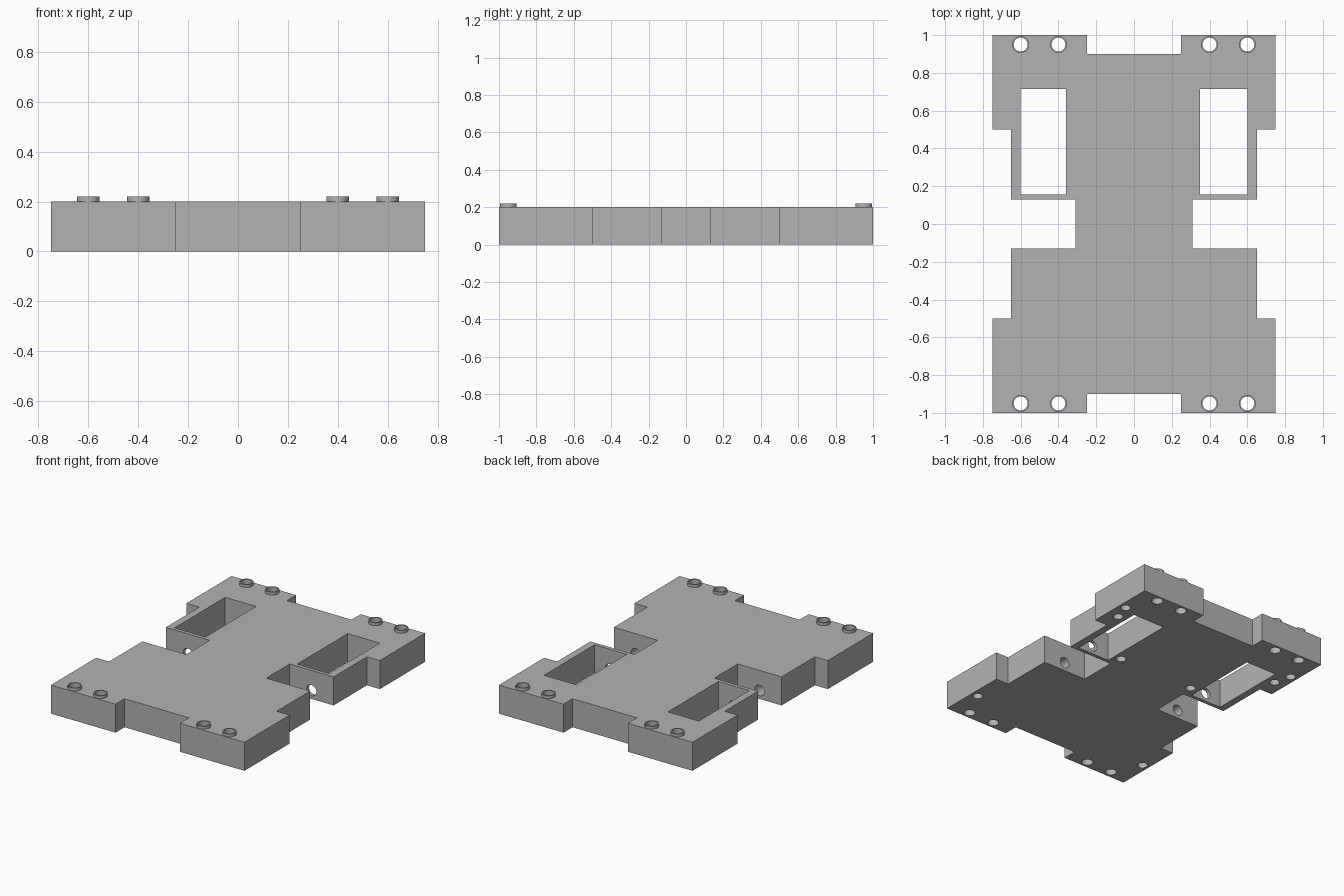
import bpy, bmesh, math
from mathutils import Matrix, Vector

cube = bpy.data.objects.get("Cube")
if cube:
    bpy.data.objects.remove(cube, do_unlink=True)

THICK = 0.2
HOLE_R = 0.037
SEGMENTS = 32

grey = bpy.data.materials.new("plain grey")
grey.use_nodes = True
grey.diffuse_color = (0.45, 0.45, 0.45, 1)
grey.node_tree.nodes["Principled BSDF"].inputs["Base Color"].default_value = grey.diffuse_color


def make_object(name, bm):
    bmesh.ops.recalc_face_normals(bm, faces=bm.faces)
    mesh = bpy.data.meshes.new(name)
    bm.to_mesh(mesh)
    bm.free()
    mesh.materials.append(grey)
    obj = bpy.data.objects.new(name, mesh)
    bpy.context.collection.objects.link(obj)
    return obj


def add_cylinder(bm, start, end, radius):
    start, end = Vector(start), Vector(end)
    axis = end - start
    turn = axis.to_track_quat('Z', 'Y').to_matrix().to_4x4()
    bmesh.ops.create_cone(bm, cap_ends=True, segments=SEGMENTS, radius1=radius, radius2=radius,
                          depth=axis.length, matrix=Matrix.Translation((start + end) / 2) @ turn)


def add_box(bm, x0, x1, y0, y1, z0, z1):
    matrix = Matrix.Translation(((x0 + x1) / 2, (y0 + y1) / 2, (z0 + z1) / 2))
    bmesh.ops.create_cube(bm, size=1, matrix=matrix @ Matrix.Diagonal((x1 - x0, y1 - y0, z1 - z0, 1)))


def smooth(obj):
    bpy.ops.object.select_all(action='DESELECT')
    obj.select_set(True)
    bpy.context.view_layer.objects.active = obj
    bpy.ops.object.shade_smooth_by_angle(angle=math.radians(30))


def cut(obj, cutter):
    mod = obj.modifiers.new("cut", 'BOOLEAN')
    mod.operation = 'DIFFERENCE'
    mod.solver = 'EXACT'
    mod.object = cutter
    cutter.hide_render = True
    bpy.ops.object.select_all(action='DESELECT')
    obj.select_set(True)
    bpy.context.view_layer.objects.active = obj
    bpy.ops.object.modifier_apply(modifier=mod.name)
    bpy.data.objects.remove(cutter, do_unlink=True)


# Plate: one quarter of the stepped outline, mirrored to all four
quarter = [(0.25, 0.9), (0.25, 1), (0.75, 1), (0.75, 0.5), (0.65, 0.5), (0.65, 0.13), (0.31, 0.13)]
half = quarter + [(x, -y) for x, y in reversed(quarter)]
outline = half + [(-x, y) for x, y in reversed(half)]
bm = bmesh.new()
face = bm.faces.new([bm.verts.new((x, y, 0)) for x, y in outline])
walls = bmesh.ops.extrude_face_region(bm, geom=[face])
bmesh.ops.translate(bm, vec=(0, 0, THICK),
                    verts=[g for g in walls["geom"] if isinstance(g, bmesh.types.BMVert)])
plate = make_object("base_plate", bm)

# Wheel windows at the back
bm = bmesh.new()
for x0, x1 in ((-0.6, -0.36), (0.35, 0.6)):
    add_box(bm, x0, x1, 0.155, 0.715, -0.1, THICK + 0.1)
cut(plate, make_object("window_cutter", bm))

# Mounting holes, blind holes in the underside and axle holes
mounts = [(sx * x, sy * 0.95) for x in (0.4, 0.6) for sx in (-1, 1) for sy in (-1, 1)]
blind = [(0.7, 0.75), (0.7, -0.75), (0.665, 0.63), (0.295, 0.22)]
bm = bmesh.new()
for x, y in mounts:
    add_cylinder(bm, (x, y, -0.1), (x, y, THICK + 0.1), HOLE_R)
for side in (-1, 1):
    for x, y in blind:
        add_cylinder(bm, (side * x, y, -0.1), (side * x, y, 0.1), 0.033)
    add_cylinder(bm, (side * 0.48, -0.3, 0.06), (side * 0.48, 0.3, 0.06), HOLE_R)
cut(plate, make_object("hole_cutter", bm))
smooth(plate)

# Raised collars around the mounting holes
for i, (x, y) in enumerate(mounts):
    bm = bmesh.new()
    section = [(HOLE_R, THICK), (0.045, THICK), (0.045, THICK + 0.02), (HOLE_R, THICK + 0.02)]
    verts = [bm.verts.new((r, 0, z)) for r, z in section]
    edges = [bm.edges.new((verts[k], verts[(k + 1) % 4])) for k in range(4)]
    bmesh.ops.spin(bm, geom=verts + edges, cent=(0, 0, 0), axis=(0, 0, 1),
                   angle=math.tau, steps=SEGMENTS)
    bmesh.ops.remove_doubles(bm, verts=bm.verts, dist=0.0001)
    collar = make_object(f"mount_collar_{i + 1}", bm)
    collar.location = (x, y, 0)
    smooth(collar)
